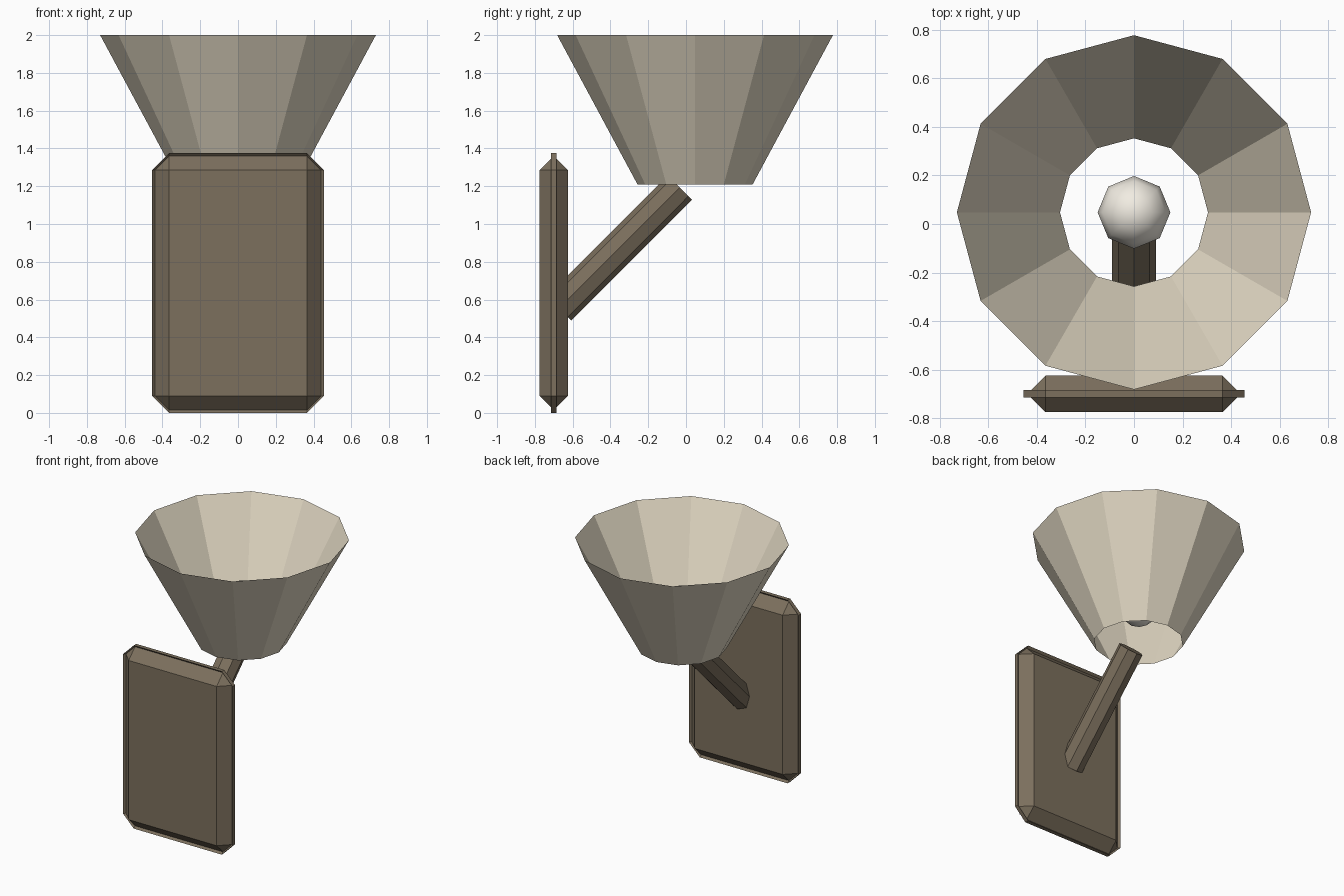
import bpy
from math import radians

if "Cube" in bpy.data.objects:
    bpy.data.objects.remove(bpy.data.objects["Cube"])


def material(name, rgb):
    m = bpy.data.materials.new(name)
    m.diffuse_color = (*rgb, 1)
    m.use_nodes = True
    m.node_tree.nodes["Principled BSDF"].inputs["Base Color"].default_value = m.diffuse_color
    return m


def finish(name, mat):
    ob = bpy.context.object
    ob.name = name
    ob.data.materials.append(mat)
    return ob


bronze = material("bronze", (0.20, 0.16, 0.11))
cream = material("cream_glass", (0.76, 0.69, 0.55))
white = material("bulb_white", (0.88, 0.84, 0.76))

# Wall plate: one-step bevel wider than half the thickness leaves a thin rim
bpy.ops.mesh.primitive_cube_add(size=1, location=(0, -0.70, 0.6875))
plate = finish("wall_plate", bronze)
plate.scale = (0.91, 0.15, 1.375)
bpy.ops.object.transform_apply(location=False, rotation=False, scale=True)
bevel = plate.modifiers.new("chamfer", 'BEVEL')
bevel.width = 0.09
bevel.segments = 1
bevel.use_clamp_overlap = False

# Slanted octagonal arm from the plate up to the shade
bpy.ops.mesh.primitive_cylinder_add(vertices=8, radius=0.09, depth=0.905,
                                    location=(0, -0.352, 0.873),
                                    rotation=(radians(-45), 0, 0))
finish("arm", bronze)

# Twelve-sided open shade
bpy.ops.mesh.primitive_cone_add(vertices=12, radius1=0.305, radius2=0.73,
                                depth=0.79, end_fill_type='NOTHING',
                                location=(0, 0.048, 1.605))
finish("lamp_shade", cream)

# Bulb inside the shade
bpy.ops.mesh.primitive_uv_sphere_add(segments=8, ring_count=6, radius=0.15,
                                     location=(0, 0.048, 1.505))
finish("bulb", white)
bpy.ops.object.shade_smooth()
